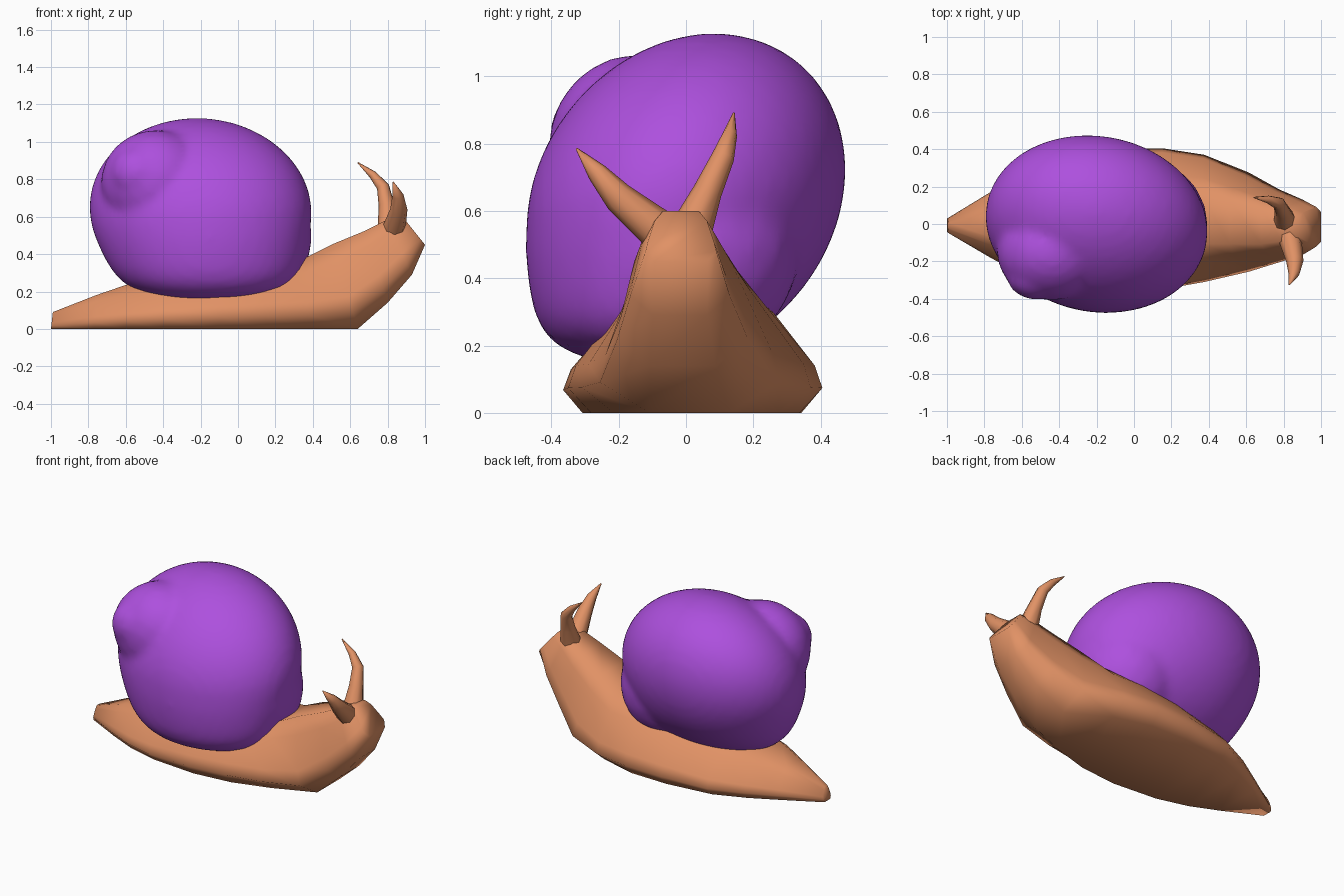
import bpy, bmesh, math
from mathutils import Vector, Matrix

if "Cube" in bpy.data.objects:
    bpy.data.objects.remove(bpy.data.objects["Cube"])


def material(name, rgb):
    m = bpy.data.materials.new(name)
    m.diffuse_color = (*rgb, 1.0)
    m.use_nodes = True
    m.node_tree.nodes["Principled BSDF"].inputs["Base Color"].default_value = m.diffuse_color
    return m


SKIN = material("orange skin", (0.75, 0.285, 0.13))
SHELL = material("purple shell", (0.42, 0.08, 0.73))


def finish(bm, name, mat, angle=80):
    bmesh.ops.recalc_face_normals(bm, faces=bm.faces)
    for f in bm.faces:
        f.smooth = True
    me = bpy.data.meshes.new(name)
    bm.to_mesh(me)
    bm.free()
    me.materials.append(mat)
    me.set_sharp_from_angle(angle=math.radians(angle))
    ob = bpy.data.objects.new(name, me)
    bpy.context.collection.objects.link(ob)
    return ob


def loft(rings, name, mat):
    """Skin a list of equal-length point rings and cap both ends."""
    bm = bmesh.new()
    vs = [[bm.verts.new(p) for p in r] for r in rings]
    n = len(rings[0])
    for a, b in zip(vs, vs[1:]):
        for i in range(n):
            j = (i + 1) % n
            bm.faces.new((a[i], a[j], b[j], b[i]))
    bm.faces.new(vs[0])
    bm.faces.new(vs[-1])
    return finish(bm, name, mat)


# Body: one cross-section swept from tail to raised head; sole narrows at the
# chin and the back grows broader on the head
def section(sole, back):
    half = [(sole, 0.0), (1.0, 0.20), (0.94, 0.38),
            (back + 0.24, 0.80), (back, 1.0)]
    return half + [(-u, v) for u, v in reversed(half)]


# bottom x, bottom z, top x, top z, y min, y max, sole width, back width
BODY = [
    (-1.00, 0.00, -0.99, 0.09, -0.045, 0.03, 0.8, 0.38),
    (-0.77, 0.00, -0.76, 0.18, -0.18, 0.17, 0.85, 0.38),
    (-0.60, 0.00, -0.60, 0.235, -0.27, 0.27, 0.85, 0.38),
    (-0.40, 0.00, -0.40, 0.28, -0.335, 0.36, 0.85, 0.38),
    (-0.10, 0.00, -0.10, 0.34, -0.365, 0.40, 0.85, 0.38),
    (0.15, 0.00, 0.15, 0.37, -0.35, 0.405, 0.82, 0.38),
    (0.38, 0.00, 0.36, 0.38, -0.31, 0.37, 0.72, 0.4),
    (0.64, 0.00, 0.51, 0.455, -0.255, 0.275, 0.45, 0.44),
    (0.80, 0.14, 0.68, 0.525, -0.205, 0.185, 0.5, 0.5),
    (0.93, 0.29, 0.79, 0.58, -0.165, 0.13, 0.55, 0.5),
    (1.00, 0.45, 0.88, 0.60, -0.12, 0.09, 0.75, 0.5),
]
rings = []
for bx, bz, tx, tz, y0, y1, sole, back in BODY:
    c, h = (y0 + y1) / 2, (y1 - y0) / 2
    rings.append([(bx + (tx - bx) * v, c + h * u, bz + (tz - bz) * v)
                  for u, v in section(sole, back)])
loft(rings, "body", SKIN)


# Eye stalks: tapered tubes along a bent path (x, y, z, radius)
def stalk(name, path, sides=8):
    pts = [Vector(p[:3]) for p in path]
    out = []
    for i, p in enumerate(pts):
        d = pts[min(i + 1, len(pts) - 1)] - pts[max(i - 1, 0)]
        a = d.cross(Vector((1, 0, 0))).normalized()
        b = d.cross(a).normalized()
        out.append([p + path[i][3] * (a * math.cos(t) + b * math.sin(t))
                    for t in (2 * math.pi * k / sides for k in range(sides))])
    loft(out, name, SKIN)


stalk("near_eye_stalk", [(0.83, -0.06, 0.525, 0.065), (0.86, -0.20, 0.64, 0.046),
                         (0.855, -0.265, 0.715, 0.03), (0.83, -0.325, 0.785, 0.003)])
stalk("far_eye_stalk", [(0.81, 0.01, 0.53, 0.065), (0.795, 0.065, 0.66, 0.043),
                        (0.775, 0.11, 0.76, 0.034), (0.72, 0.13, 0.825, 0.022),
                        (0.64, 0.142, 0.89, 0.003)])


# Shell: main whorl is a leaning ellipsoid flared out at the opening below
def leaning(hx, hy, hz, xy, xz, yz):
    """Shear matrix giving an ellipsoid of these half extents and leans."""
    a = hx
    b, d = xy / a, xz / a
    c = math.sqrt(hy * hy - b * b)
    e = (yz - b * d) / c
    f = math.sqrt(hz * hz - d * d - e * e)
    return Matrix(((a, 0, 0), (b, c, 0), (d, e, f)))


bm = bmesh.new()
bmesh.ops.create_icosphere(bm, subdivisions=4, radius=1.0)
lean = leaning(0.595, 0.475, 0.493, -0.024, -0.01, 0.042)
for v in bm.verts:
    p = lean @ v.co
    t = max(0.0, (-0.09 - p.z) / 0.39)
    p.x *= 1 + ((0.5 * t ** 3 + 0.1 * t) if p.x > 0 else 0.4 * t ** 3)
    if p.y < 0:
        p.y *= 1 + 0.35 * t ** 3 + 0.06 * t
    v.co = p + Vector((-0.20, 0.0, 0.635))

# Opening lip, smaller whorl and spiral tip, blended into the main whorl
for c, r in [((0.07, -0.02, 0.49), (0.327, 0.36, 0.345)),
             ((-0.44, -0.15, 0.785), (0.295, 0.26, 0.28)),
             ((-0.53, -0.265, 0.83), (0.155, 0.14, 0.15))]:
    new = bmesh.ops.create_icosphere(bm, subdivisions=3, radius=1.0)["verts"]
    for v in new:
        v.co = Vector(c) + Vector(a * b for a, b in zip(v.co, r))
shell = finish(bm, "shell", SHELL)
remesh = shell.modifiers.new("fuse whorls", 'REMESH')
remesh.mode = 'VOXEL'
remesh.voxel_size = 0.025
remesh.use_smooth_shade = True
soften = shell.modifiers.new("soften seams", 'SMOOTH')
soften.factor = 0.5
soften.iterations = 6
